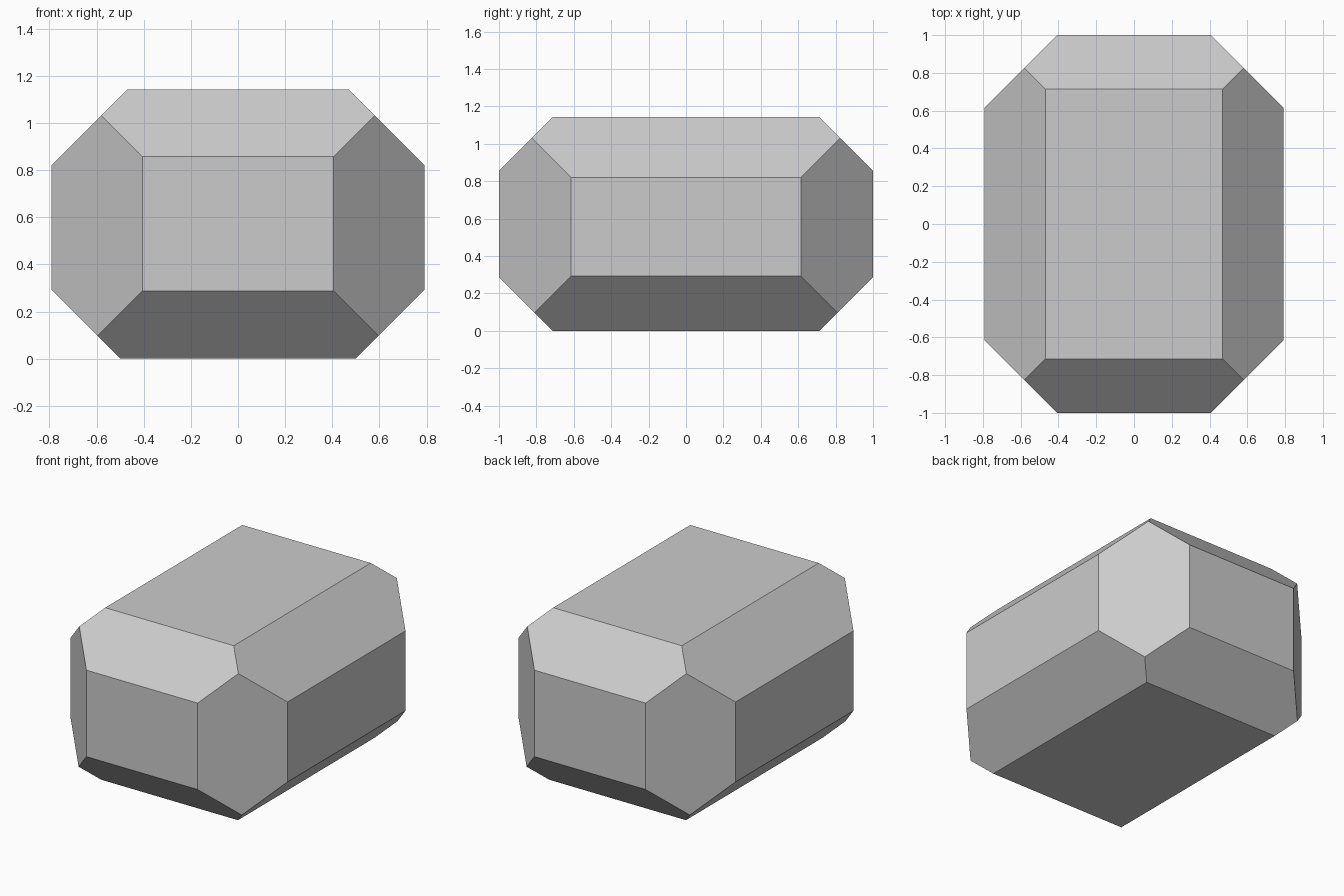
import bpy, bmesh
from mathutils import Vector, Matrix

if "Cube" in bpy.data.objects:
    bpy.data.objects.remove(bpy.data.objects["Cube"])

HALF_X, HALF_Y, HEIGHT = 0.792, 1.0, 1.143


def cut(bm, normal, offset):
    """Slice off everything where normal . p > offset and cap the opening."""
    n = Vector(normal)
    geom = bm.verts[:] + bm.edges[:] + bm.faces[:]
    res = bmesh.ops.bisect_plane(bm, geom=geom, dist=1e-5,
                                 plane_co=n * (offset / n.length_squared),
                                 plane_no=n, clear_outer=True)
    rim = [e for e in res["geom_cut"] if isinstance(e, bmesh.types.BMEdge)]
    bmesh.ops.edgeloop_fill(bm, edges=rim)


# Solid block standing on the ground
bm = bmesh.new()
size = Matrix.Diagonal((2 * HALF_X, 2 * HALF_Y, HEIGHT, 1))
bmesh.ops.create_cube(bm, size=1.0,
                      matrix=Matrix.Translation((0, 0, HEIGHT / 2)) @ size)

# 45 degree bevels on all twelve edges
for s in (-1, 1):
    for t in (-1, 1):
        cut(bm, (s, t, 0), 1.406)      # upright corners
    cut(bm, (s, 0, 1), 1.612)          # top, left and right
    cut(bm, (0, s, 1), 1.857)          # top, front and back
    cut(bm, (s, 0, -1), 0.499)         # bottom, left and right
    cut(bm, (0, s, -1), 0.713)         # bottom, front and back

bmesh.ops.remove_doubles(bm, verts=bm.verts[:], dist=1e-4)
bmesh.ops.recalc_face_normals(bm, faces=bm.faces[:])

mesh = bpy.data.meshes.new("faceted_block")
bm.to_mesh(mesh)
bm.free()
block = bpy.data.objects.new("faceted_block", mesh)
bpy.context.collection.objects.link(block)
